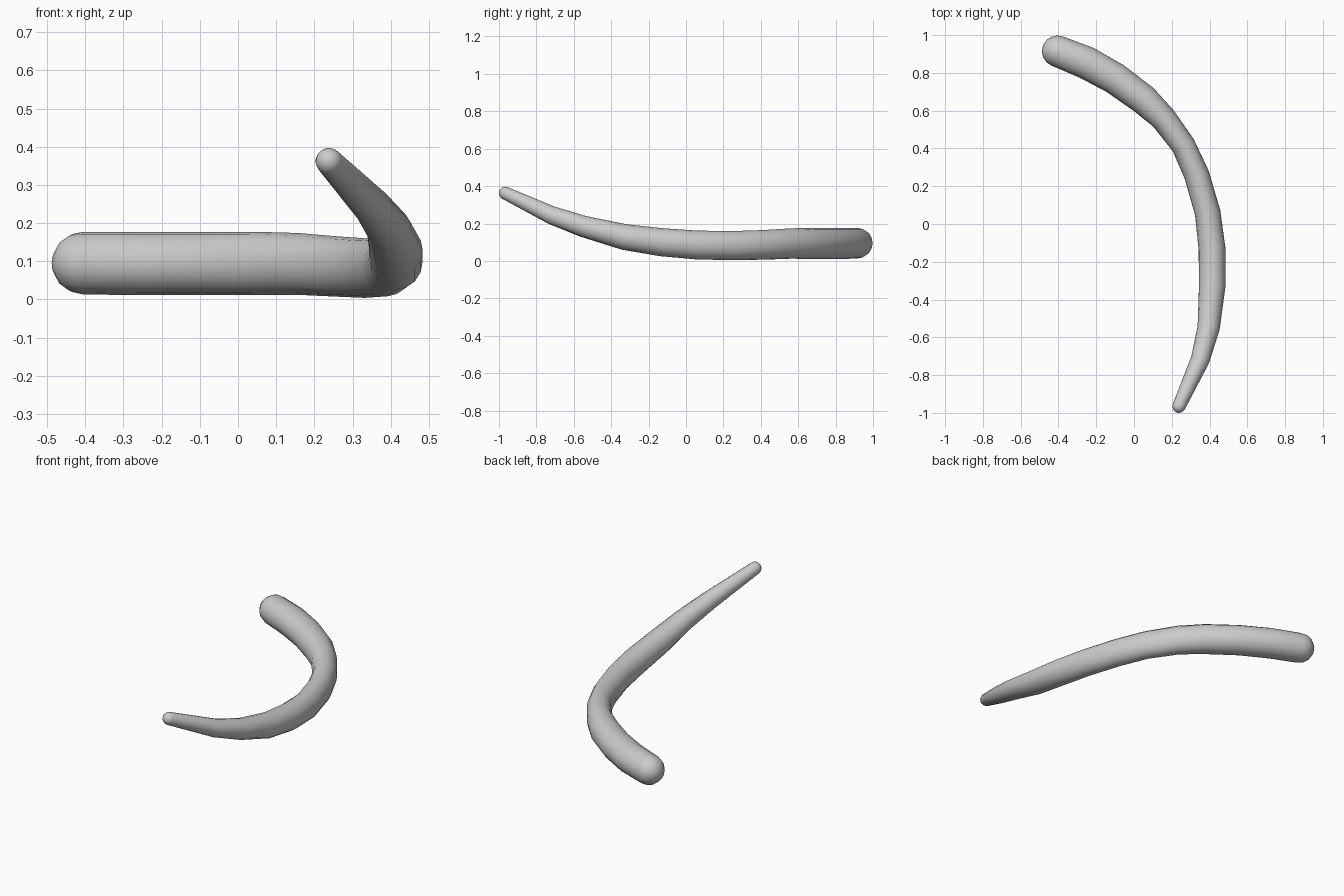
import bpy, bmesh, math
from mathutils import Vector

if "Cube" in bpy.data.objects:
    bpy.data.objects.remove(bpy.data.objects["Cube"])

SIDES = 16
# centre line: x, y, z, sideways radius, upright radius
PATH = [
    (-0.405, 0.915, 0.095, 0.083, 0.082),
    (-0.250, 0.853, 0.094, 0.087, 0.083),
    (-0.100, 0.770, 0.094, 0.084, 0.083),
    (0.050, 0.660, 0.094, 0.080, 0.083),
    (0.155, 0.560, 0.093, 0.069, 0.081),
    (0.262, 0.415, 0.086, 0.064, 0.079),
    (0.332, 0.260, 0.082, 0.067, 0.078),
    (0.390, 0.060, 0.085, 0.068, 0.077),
    (0.413, -0.130, 0.100, 0.071, 0.075),
    (0.414, -0.330, 0.128, 0.070, 0.069),
    (0.395, -0.550, 0.185, 0.059, 0.057),
    (0.350, -0.720, 0.245, 0.050, 0.049),
    (0.238, -0.965, 0.362, 0.035, 0.035),
]
pts = [Vector(p[:3]) for p in PATH]
last = len(pts) - 1
bm = bmesh.new()


def ring(centre, tangent, rh, rv):
    side = tangent.cross(Vector((0, 0, 1))).normalized()
    up = side.cross(tangent).normalized()
    angles = [2 * math.pi * i / SIDES for i in range(SIDES)]
    return [bm.verts.new(centre + side * rh * math.cos(a) + up * rv * math.sin(a))
            for a in angles]


# tapered body with domed ends
rings = []
for i, p in enumerate(PATH):
    t = (pts[min(i + 1, last)] - pts[max(i - 1, 0)]).normalized()
    body = (pts[i], t, p[3], p[4])
    dome = [math.radians(a) for a in (22, 45, 68)]
    sign = -1 if i == 0 else 1
    caps = [(pts[i] + t * sign * p[3] * math.sin(a), t,
             p[3] * math.cos(a), p[4] * math.cos(a)) for a in dome]
    if i == 0:
        first_tip = bm.verts.new(pts[i] - t * p[3])
        rings += [ring(*c) for c in reversed(caps)] + [ring(*body)]
    elif i == last:
        rings += [ring(*body)] + [ring(*c) for c in caps]
        last_tip = bm.verts.new(pts[i] + t * p[3])
    else:
        rings.append(ring(*body))

for a, b in zip(rings, rings[1:]):
    for k in range(SIDES):
        n = (k + 1) % SIDES
        bm.faces.new((a[k], a[n], b[n], b[k]))
for tip, r in ((first_tip, rings[0]), (last_tip, rings[-1])):
    for k in range(SIDES):
        bm.faces.new((tip, r[k], r[(k + 1) % SIDES]))
bmesh.ops.recalc_face_normals(bm, faces=bm.faces)

# object
mesh = bpy.data.meshes.new("curved_horn")
bm.to_mesh(mesh)
bm.free()
horn = bpy.data.objects.new("curved_horn", mesh)
bpy.context.collection.objects.link(horn)
bpy.context.view_layer.objects.active = horn
horn.select_set(True)
bpy.ops.object.shade_smooth_by_angle(angle=math.radians(35))
